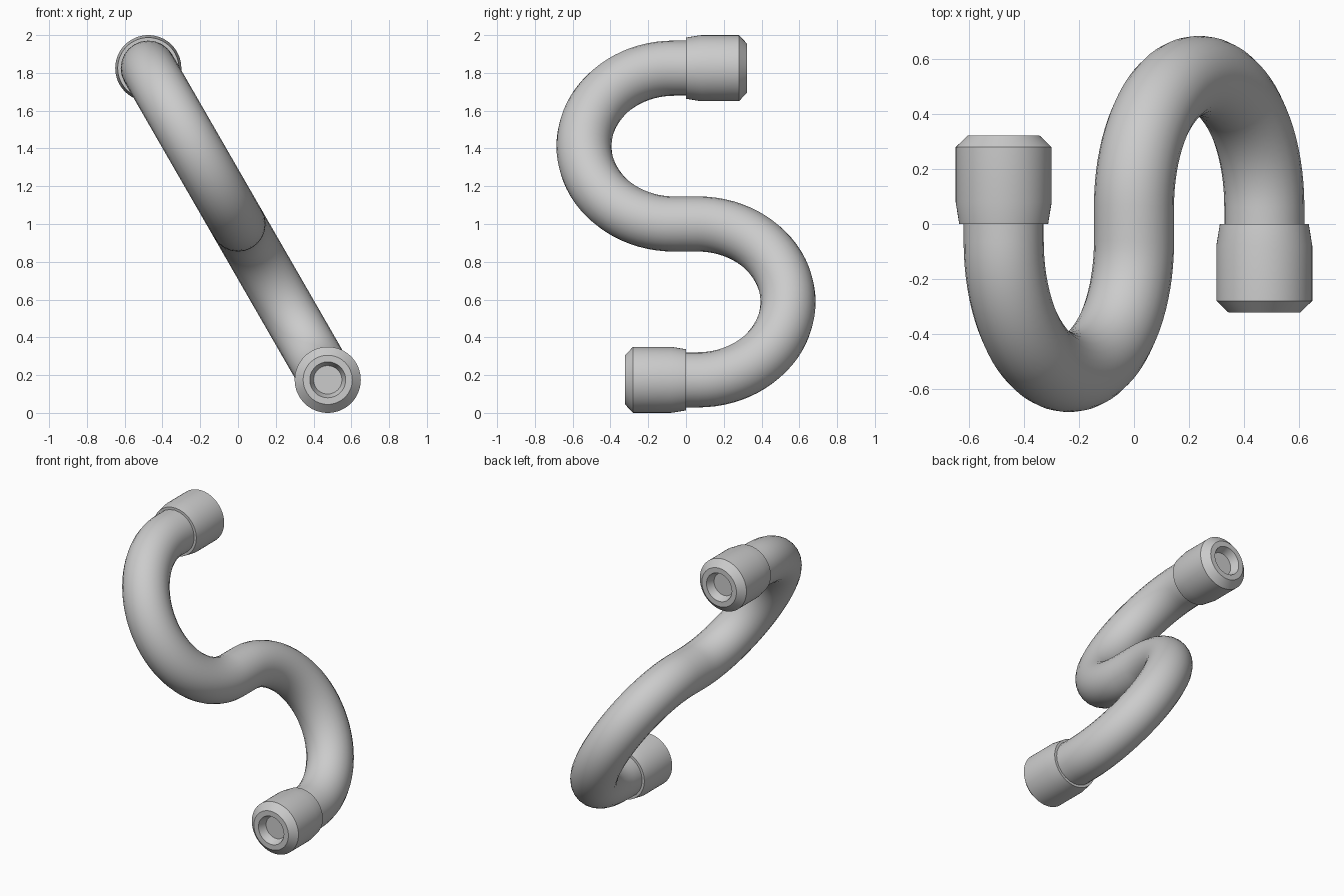
import bpy, bmesh, math
from mathutils import Vector

if "Cube" in bpy.data.objects:
    bpy.data.objects.remove(bpy.data.objects["Cube"])

TUBE_R = 0.146      # pipe radius
STRAIGHT = 0.064    # short straight run at each end of a bend
END = Vector((-0.475, 0, 0.825))   # upper pipe end, measured from the middle
MIDDLE = Vector((0, 0, 1))

grey = bpy.data.materials.new("light grey")
grey.diffuse_color = (0.6, 0.6, 0.6, 1)
grey.use_nodes = True
grey.node_tree.nodes["Principled BSDF"].inputs["Base Color"].default_value = grey.diffuse_color


def finish(obj):
    obj.data.materials.clear()
    obj.data.materials.append(grey)
    bpy.ops.object.select_all(action='DESELECT')
    obj.select_set(True)
    bpy.context.view_layer.objects.active = obj
    bpy.ops.object.shade_smooth_by_angle(angle=math.radians(20))


# Upper bend: a half circle in the tilted plane, bulging to the front
bend_r = END.length / 2
along = END.normalized()
upper = [END.copy()]
steps = 40
for i in range(steps + 1):
    a = math.pi * i / steps
    upper.append(along * (bend_r + bend_r * math.cos(a))
                 + Vector((0, -STRAIGHT - bend_r * math.sin(a), 0)))
# Lower bend is the upper one turned about the middle
path = upper + [Vector((0, 0, 0))] + [-p for p in reversed(upper)]

# S-shaped pipe
curve = bpy.data.curves.new("pipe", 'CURVE')
curve.dimensions = '3D'
curve.bevel_depth = TUBE_R
curve.bevel_resolution = 10
curve.use_fill_caps = True
spline = curve.splines.new('POLY')
spline.points.add(len(path) - 1)
for pt, p in zip(spline.points, path):
    pt.co = (*(p + MIDDLE), 1)
pipe = bpy.data.objects.new("pipe", curve)
bpy.context.collection.objects.link(pipe)
bpy.context.view_layer.objects.active = pipe
pipe.select_set(True)
bpy.ops.object.convert(target='MESH')
finish(bpy.context.object)

# Fitting profile: (radius, distance out from the pipe end), with a blind socket
PROFILE = [(0, 0), (0.162, 0), (0.175, 0.08), (0.175, 0.28), (0.13, 0.323),
           (0.095, 0.323), (0.075, 0.27), (0, 0.27)]


def fitting(name, centre, side):
    bm = bmesh.new()
    verts = [bm.verts.new((r, side * d, 0)) for r, d in PROFILE]
    edges = [bm.edges.new(pair) for pair in zip(verts, verts[1:])]
    bmesh.ops.spin(bm, geom=verts + edges, cent=(0, 0, 0), axis=(0, 1, 0),
                   angle=2 * math.pi, steps=64)
    bmesh.ops.remove_doubles(bm, verts=bm.verts, dist=0.0005)
    bmesh.ops.recalc_face_normals(bm, faces=bm.faces)
    mesh = bpy.data.meshes.new(name)
    bm.to_mesh(mesh)
    bm.free()
    obj = bpy.data.objects.new(name, mesh)
    obj.location = centre
    bpy.context.collection.objects.link(obj)
    finish(obj)


fitting("upper_fitting", MIDDLE + END, 1)
fitting("lower_fitting", MIDDLE - END, -1)
